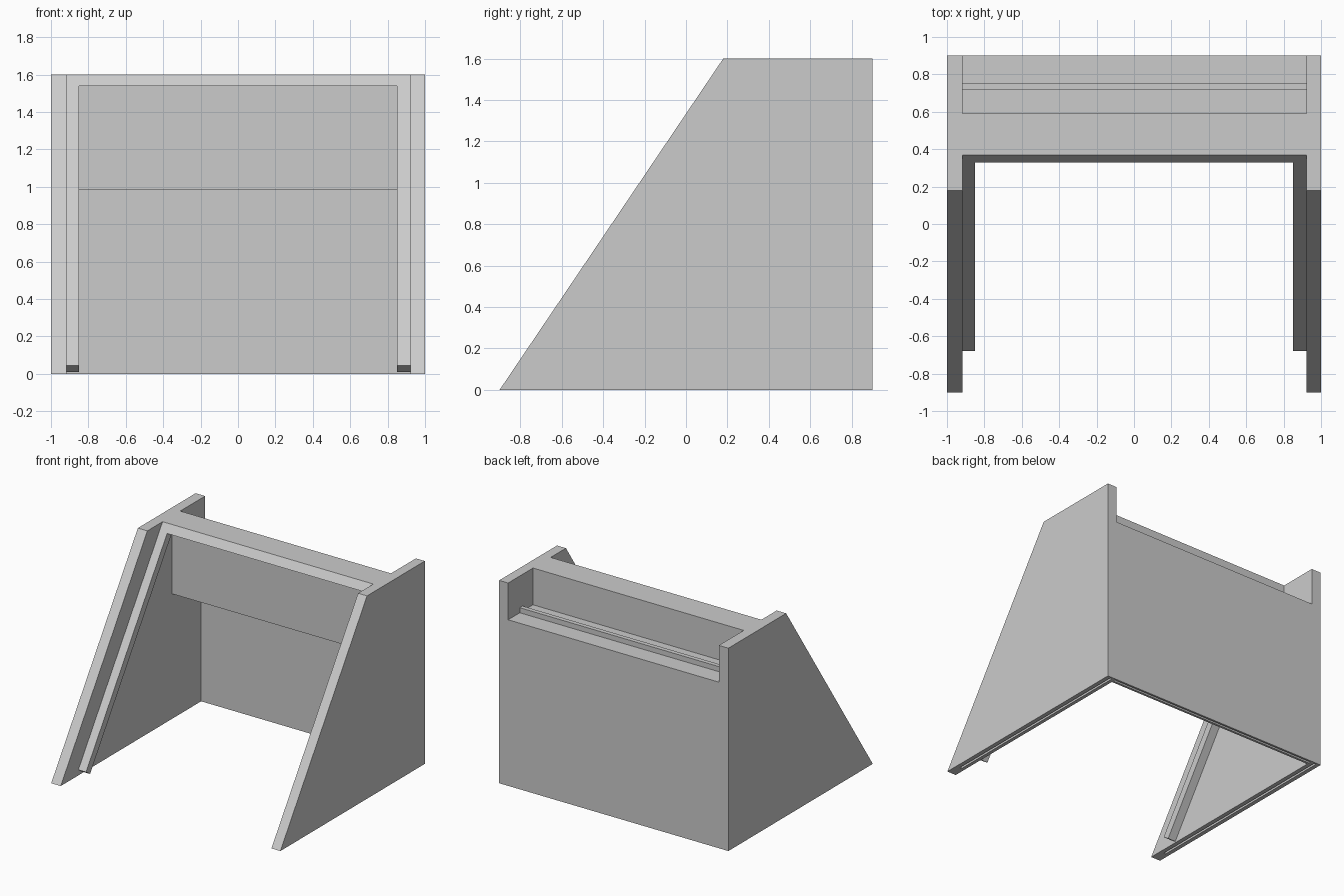
import bpy
import bmesh

cube = bpy.data.objects.get("Cube")
if cube:
    bpy.data.objects.remove(cube, do_unlink=True)

# Single light grey finish
grey = bpy.data.materials.new("light_grey")
grey.use_nodes = True
colour = (0.6, 0.6, 0.6, 1)
grey.diffuse_color = colour
grey.node_tree.nodes["Principled BSDF"].inputs["Base Color"].default_value = colour


def extrude_profile(name, profile, x0, x1):
    """Sweep a closed (y, z) outline along x."""
    bm = bmesh.new()
    face = bm.faces.new([bm.verts.new((x0, y, z)) for y, z in profile])
    new = bmesh.ops.extrude_face_region(bm, geom=[face])["geom"]
    verts = [v for v in new if isinstance(v, bmesh.types.BMVert)]
    bmesh.ops.translate(bm, verts=verts, vec=(x1 - x0, 0, 0))
    bmesh.ops.recalc_face_normals(bm, faces=bm.faces)
    mesh = bpy.data.meshes.new(name)
    bm.to_mesh(mesh)
    bm.free()
    mesh.materials.append(grey)
    obj = bpy.data.objects.new(name, mesh)
    bpy.context.collection.objects.link(obj)
    return obj


INNER_RIGHT, INNER_LEFT = -0.917, 0.922

# Tapered side panels, sloped frame rails and the grooves under the panels
panel = [(-0.9, 0), (0.9, 0), (0.9, 1.6), (0.18, 1.6)]
rail = [(-0.68, 0.044), (-0.63, 0.01), (0.403, 1.54), (0.33, 1.54)]
groove = [(-0.8, -0.05), (0.885, -0.05), (0.885, 0.02), (-0.8, 0.02)]
for side, inner, outer in (("right", INNER_RIGHT, -1), ("left", INNER_LEFT, 1)):
    board = extrude_profile(side + "_side_panel", panel, outer, inner)
    extrude_profile(side + "_frame_rail", rail, inner, 0.85 * outer)
    cutter = extrude_profile(side + "_groove_cutter", groove,
                             0.95 * outer, 0.967 * outer)
    cutter.hide_render = True
    cutter.hide_set(True)
    cutter.display_type = 'WIRE'
    cut = board.modifiers.new("bottom_groove", 'BOOLEAN')
    cut.operation = 'DIFFERENCE'
    cut.solver = 'EXACT'
    cut.object = cutter

# Back board, rear shelf with ridge, hanging wall and top deck in one section
back_section = [
    (0.9, 0), (0.9, 1.31),                                        # back board
    (0.755, 1.31), (0.755, 1.35), (0.72, 1.35), (0.72, 1.31),     # ridge
    (0.59, 1.31), (0.59, 1.6), (0.37, 1.6), (0.33, 1.54),         # deck
    (0.49, 1.54), (0.49, 0.985), (0.59, 0.985),                   # wall
    (0.59, 1.25), (0.85, 1.25), (0.85, 0),                        # shelf
    (0.868, 0), (0.868, 0.02), (0.885, 0.02), (0.885, 0),         # groove
]
extrude_profile("back_and_deck", back_section, INNER_RIGHT, INNER_LEFT)
